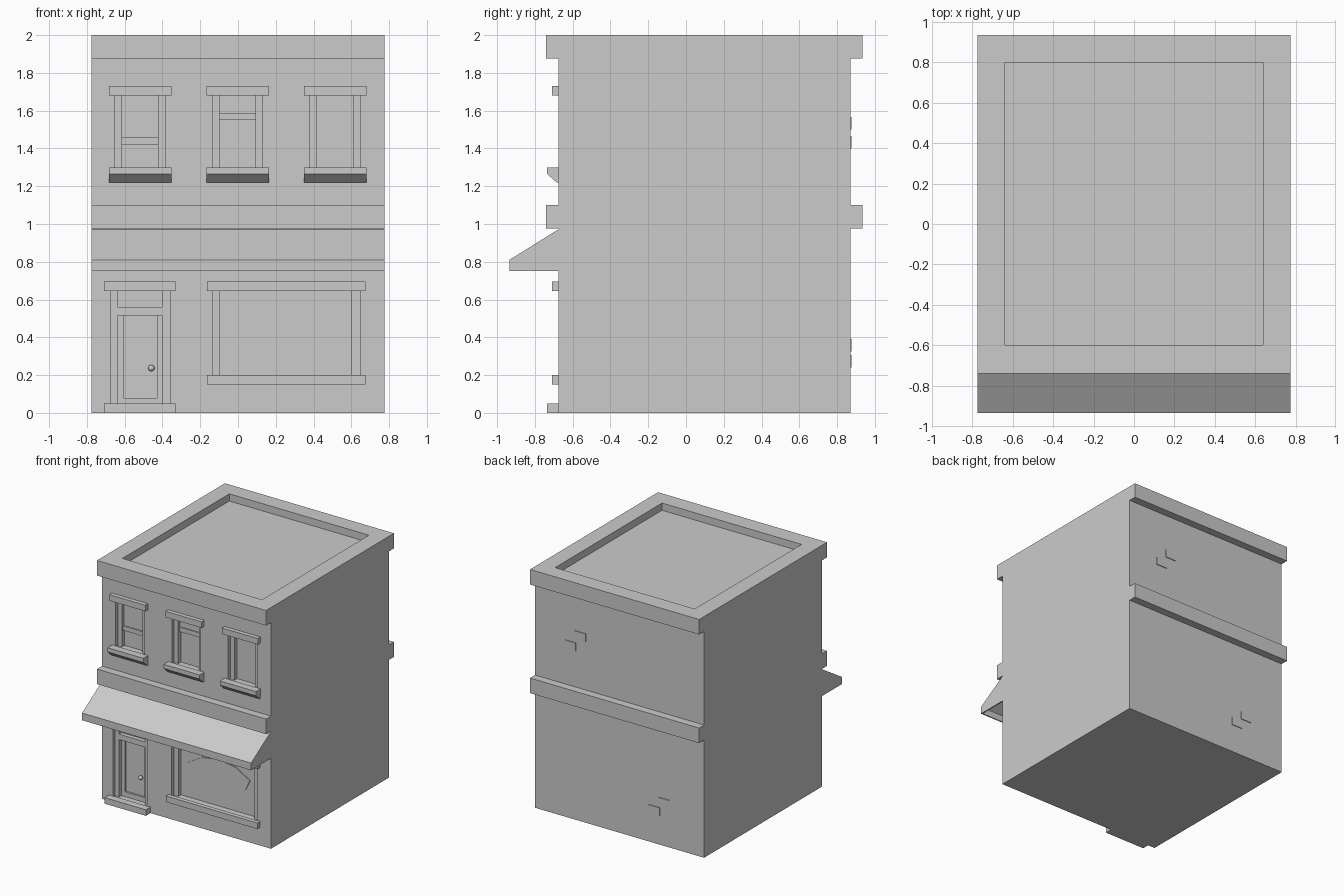
import bpy, bmesh, math
from mathutils import Vector

if "Cube" in bpy.data.objects:
    bpy.data.objects.remove(bpy.data.objects["Cube"])

grey = bpy.data.materials.new("plain_grey")
grey.diffuse_color = (0.6, 0.6, 0.6, 1)
grey.use_nodes = True
grey.node_tree.nodes["Principled BSDF"].inputs["Base Color"].default_value = grey.diffuse_color

W = 0.775       # half width
FRONT = -0.675  # front wall plane
BACK = 0.87     # back wall plane


def prism(name, pts, a, b, axis="x"):
    """Extrude a closed outline: (y, z) along x, or (x, z) along y."""
    place = (lambda p, t: (t, p[0], p[1])) if axis == "x" else (lambda p, t: (p[0], t, p[1]))
    bm = bmesh.new()
    lo = [bm.verts.new(place(p, a)) for p in pts]
    hi = [bm.verts.new(place(p, b)) for p in pts]
    bm.faces.new(lo)
    bm.faces.new(hi[::-1])
    n = len(pts)
    for i in range(n):
        j = (i + 1) % n
        bm.faces.new((lo[j], lo[i], hi[i], hi[j]))
    bmesh.ops.recalc_face_normals(bm, faces=bm.faces)
    me = bpy.data.meshes.new(name)
    bm.to_mesh(me)
    bm.free()
    me.materials.append(grey)
    ob = bpy.data.objects.new(name, me)
    bpy.context.collection.objects.link(ob)
    return ob


def box(name, x0, x1, y0, y1, z0, z1):
    return prism(name, [(y0, z0), (y1, z0), (y1, z1), (y0, z1)], x0, x1)


def cut(target, x0, x1, y0, y1, z0, z1):
    cutter = box("cutter", x0, x1, y0, y1, z0, z1)
    cutter.hide_render = True
    mod = target.modifiers.new("cut", "BOOLEAN")
    mod.operation = "DIFFERENCE"
    mod.solver = "EXACT"
    mod.object = cutter
    bpy.context.view_layer.objects.active = target
    bpy.ops.object.modifier_apply(modifier=mod.name)
    bpy.data.objects.remove(cutter, do_unlink=True)


def recess(x0, x1, z0, z1, depth):
    cut(building, x0, x1, FRONT - 0.1, FRONT + depth, z0, z1)


# Building shell with cornice and middle band, as one side profile
half = [(0, 0), (0, 0.975), (1, 0.975), (1, 1.10), (0, 1.10), (0, 1.875), (1, 1.875), (1, 2.0)]
front_side = [(FRONT - 0.065 * o, z) for o, z in half]
back_side = [(BACK + 0.065 * o, z) for o, z in half]
building = prism("building", front_side + back_side[::-1], -W, W)

# Sunken roof
cut(building, -0.64, 0.64, -0.6, 0.8, 1.94, 2.2)

# Upper windows: stepped opening, lintel, sloped sill
for i, cx in enumerate((-0.518, -0.002, 0.514)):
    recess(cx - 0.132, cx + 0.132, 1.29, 1.69, 0.03)
    recess(cx - 0.095, cx + 0.095, 1.29, 1.69, 0.065)
    box(f"window_lintel_{i}", cx - 0.165, cx + 0.165, -0.71, FRONT + 0.001, 1.68, 1.73)
    prism(f"window_sill_{i}",
          [(FRONT + 0.001, 1.22), (-0.685, 1.22), (-0.735, 1.265), (-0.735, 1.30), (FRONT + 0.001, 1.30)],
          cx - 0.165, cx + 0.165)

# Roller blinds, each with a bottom bar
for cx, z in ((-0.518, 1.422), (-0.002, 1.55)):
    box("blind", cx - 0.095, cx + 0.095, FRONT + 0.055, FRONT + 0.066, z + 0.03, 1.69)
    box("blind_bar", cx - 0.095, cx + 0.095, FRONT + 0.045, FRONT + 0.066, z, z + 0.037)

# Shop window
recess(-0.135, 0.645, 0.19, 0.66, 0.03)
recess(-0.095, 0.602, 0.19, 0.66, 0.065)
box("shop_lintel", -0.165, 0.675, -0.71, FRONT + 0.001, 0.645, 0.695)
box("shop_sill", -0.165, 0.675, -0.71, FRONT + 0.001, 0.15, 0.20)

# Blank curved sign on the shop glass
top = [(-0.03, 0.477), (0.10, 0.555), (0.255, 0.576), (0.41, 0.555), (0.54, 0.477)]
low = [(0.01, 0.39), (0.10, 0.44), (0.255, 0.462), (0.41, 0.44), (0.50, 0.39)]
prism("sign_plate", top + low[::-1], FRONT + 0.058, FRONT + 0.066, "y")

# Doorway: stepped opening, transom, door with threshold
recess(-0.675, -0.36, 0.04, 0.66, 0.03)
recess(-0.638, -0.402, 0.56, 0.66, 0.065)
recess(-0.638, -0.402, 0.04, 0.515, 0.06)
recess(-0.607, -0.425, 0.08, 0.515, 0.075)
box("door_lintel", -0.71, -0.33, -0.71, FRONT + 0.001, 0.645, 0.695)
box("door_step", -0.71, -0.33, -0.735, FRONT + 0.001, 0, 0.05)

# Door knob
bpy.ops.mesh.primitive_uv_sphere_add(segments=12, ring_count=8, radius=0.017,
                                     location=(-0.459, FRONT + 0.055, 0.237))
knob = bpy.context.object
knob.name = "door_knob"
knob.data.materials.append(grey)
bpy.ops.object.shade_smooth()
bpy.ops.mesh.primitive_cylinder_add(vertices=10, radius=0.008, depth=0.03,
                                    location=(-0.459, FRONT + 0.065, 0.237),
                                    rotation=(math.pi / 2, 0, 0))
bpy.context.object.name = "knob_stem"
bpy.context.object.data.materials.append(grey)

# Awning: thin hollow shell with closed ends
prism("awning", [(FRONT, 0.972), (-0.935, 0.81), (-0.935, 0.75), (-0.925, 0.75),
                 (-0.925, 0.804), (FRONT, 0.96)], -W, W)
for name, a, b in (("awning_end_left", -W, -W + 0.01), ("awning_end_right", W - 0.01, W)):
    prism(name, [(FRONT, 0.965), (-0.93, 0.806), (-0.93, 0.75), (FRONT, 0.75)], a, b)

# Raised bricks on the back wall
for x, z in ((0.31, 1.50), (0.40, 1.40), (-0.46, 0.325), (-0.37, 0.24)):
    box("back_brick", x, x + 0.10, BACK - 0.002, BACK + 0.006, z, z + 0.067)
